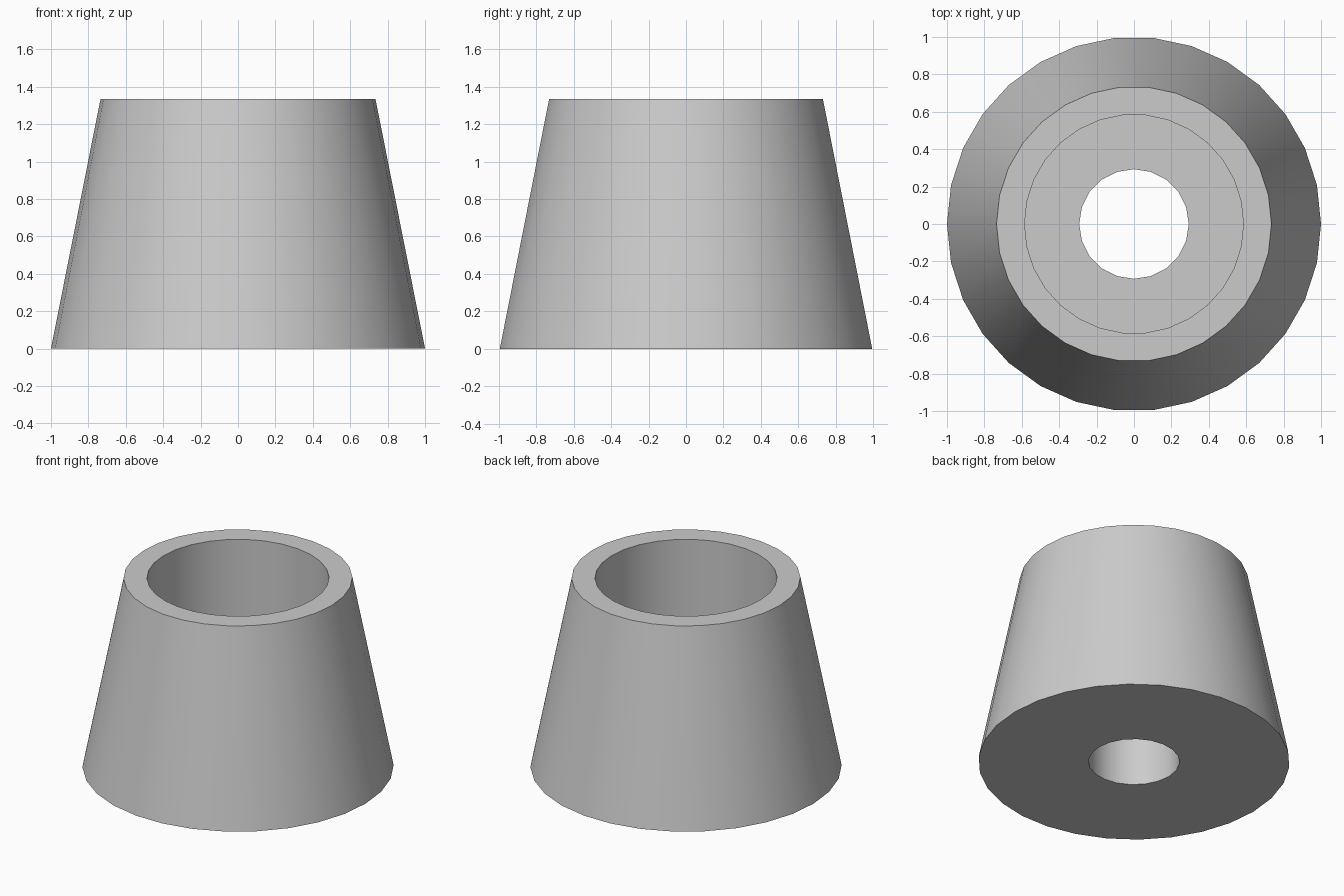
import bpy
import math

default_cube = bpy.data.objects.get("Cube")
if default_cube:
    bpy.data.objects.remove(default_cube, do_unlink=True)

HEIGHT = 1.335
FLOOR = 0.53

# Single grey material
grey = bpy.data.materials.new("plain_grey")
grey.use_nodes = True
colour = (0.6, 0.6, 0.6, 1)
grey.diffuse_color = colour
grey.node_tree.nodes["Principled BSDF"].inputs["Base Color"].default_value = colour


def frustum(name, sides, bottom_radius, top_radius, z_low, z_high):
    bpy.ops.mesh.primitive_cone_add(
        vertices=sides, radius1=bottom_radius, radius2=top_radius,
        depth=z_high - z_low, location=(0, 0, (z_low + z_high) / 2),
        rotation=(0, 0, math.pi / 2))
    obj = bpy.context.object
    obj.name = name
    bpy.ops.object.transform_apply(location=True, rotation=True, scale=True)
    return obj


# Tapered outer body
body = frustum("tapered_bushing", 30, 1.0, 0.735, 0, HEIGHT)
body.data.materials.append(grey)

# Wide upper bore and narrow through hole
cutters = [
    frustum("bore_cutter", 30, 0.585, 0.585, FLOOR, HEIGHT + 0.2),
    frustum("hole_cutter", 20, 0.293, 0.293, -0.2, HEIGHT),
]
for cutter in cutters:
    cutter.hide_render = True
    cut = body.modifiers.new(cutter.name, "BOOLEAN")
    cut.operation = "DIFFERENCE"
    cut.solver = "EXACT"
    cut.object = cutter

# Apply the cuts, then remove the helpers
bpy.ops.object.select_all(action="DESELECT")
body.select_set(True)
bpy.context.view_layer.objects.active = body
for cutter in cutters:
    bpy.ops.object.modifier_apply(modifier=cutter.name)
    bpy.data.objects.remove(cutter, do_unlink=True)

# Smooth round walls with crisp rims
bpy.ops.object.shade_smooth_by_angle(angle=math.radians(30))
